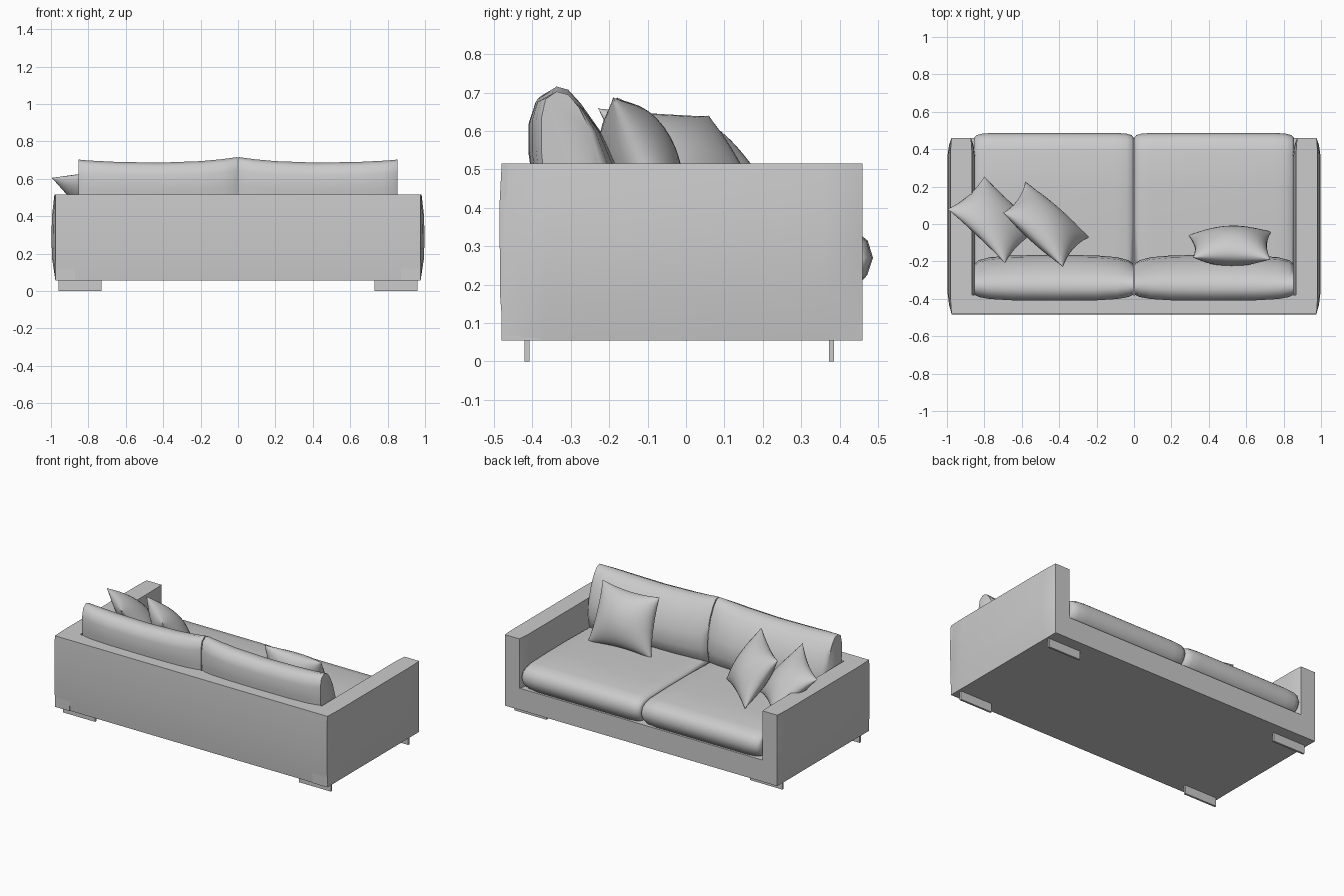
import bpy, bmesh, math
from mathutils import Vector

if "Cube" in bpy.data.objects:
    bpy.data.objects.remove(bpy.data.objects["Cube"])


def finish(name, bm, angle=50):
    bmesh.ops.recalc_face_normals(bm, faces=bm.faces[:])
    me = bpy.data.meshes.new(name)
    bm.to_mesh(me)
    bm.free()
    ob = bpy.data.objects.new(name, me)
    bpy.context.collection.objects.link(ob)
    bpy.ops.object.select_all(action='DESELECT')
    ob.select_set(True)
    bpy.context.view_layer.objects.active = ob
    bpy.ops.object.shade_smooth_by_angle(angle=math.radians(angle))
    return ob


def loft(name, rings, angle=50):
    """Skin a row of closed rings and cap both ends."""
    bm = bmesh.new()
    rows = [[bm.verts.new(p) for p in r] for r in rings]
    n = len(rows[0])
    for a, b in zip(rows, rows[1:]):
        for i in range(n):
            j = (i + 1) % n
            bm.faces.new((a[i], a[j], b[j], b[i]))
    bm.faces.new(rows[0])
    bm.faces.new(rows[-1])
    return finish(name, bm, angle)


def box(name, x0, x1, y0, y1, z0, z1):
    ring = [(y0, z0), (y1, z0), (y1, z1), (y0, z1)]
    return loft(name, [[(x, y, z) for y, z in ring] for x in (x0, x1)], 30)


def pillow(name, a, b, c, d, half=0.1, n=16):
    """Square pillow: a-b is the top edge, c-d the bottom edge."""
    a, b, c, d = map(Vector, (a, b, c, d))
    nor = (b - a).cross(c - a).normalized()
    bm = bmesh.new()
    for side in (1, -1):
        g = []
        for i in range(n + 1):
            row = []
            for j in range(n + 1):
                u = math.sin((i / n - 0.5) * math.pi)
                v = math.sin((j / n - 0.5) * math.pi)
                pu = u * (1 - 0.1 * (1 - v * v))
                pv = v * (1 - 0.1 * (1 - u * u))
                s, t = (pu + 1) / 2, (pv + 1) / 2
                p = a.lerp(b, s).lerp(c.lerp(d, s), t)
                h = half * ((1 - u * u) * (1 - v * v)) ** 0.55
                row.append(bm.verts.new(p + nor * side * h))
            g.append(row)
        for i in range(n):
            for j in range(n):
                bm.faces.new((g[i][j], g[i + 1][j], g[i + 1][j + 1], g[i][j + 1]))
    bmesh.ops.remove_doubles(bm, verts=bm.verts[:], dist=0.0005)
    return finish(name, bm, 80)


# Base and backrest
box("base", -0.95, 0.95, -0.45, 0.459, 0.055, 0.195)
back_profile = [(-0.475, 0.055), (-0.484, 0.17), (-0.485, 0.30), (-0.485, 0.42),
                (-0.48, 0.515), (-0.38, 0.515), (-0.38, 0.055)]
loft("backrest", [[(x, y, z) for y, z in back_profile] for x in (-0.977, 0.977)])

# Seat and back cushion side profiles (y, z)
seat_profile = [(-0.40, 0.19), (0.0, 0.185), (0.40, 0.185), (0.445, 0.195), (0.472, 0.225),
                (0.487, 0.27), (0.473, 0.315), (0.445, 0.337), (0.39, 0.35), (0.2, 0.355),
                (0.0, 0.355), (-0.40, 0.345)]
cushion_profile = [(-0.36, 0.31), (-0.39, 0.42), (-0.408, 0.55), (-0.408, 0.63), (-0.392, 0.68),
                   (-0.35, 0.70), (-0.305, 0.692), (-0.265, 0.66), (-0.22, 0.60),
                   (-0.18, 0.51), (-0.168, 0.42), (-0.19, 0.34), (-0.23, 0.31)]

for s, side in ((-1, "left"), (1, "right")):
    # Arms, slightly swollen in plan and in section
    rings = []
    for y, by in ((-0.48, 0), (-0.43, 0.6), (-0.36, 1), (0.36, 1), (0.42, 0.6), (0.46, 0)):
        ring = []
        levels = ((0.055, 0), (0.17, 0.8), (0.29, 1), (0.41, 0.8), (0.515, 0.25))
        for z, bz in levels:
            ring.append((s * (0.976 + 0.022 * bz * by), y, z))
        for z, bz in reversed(levels):
            ring.append((s * (0.872 - 0.024 * bz * by), y, z))
        rings.append(ring)
    loft(side + "_arm", rings)

    # Seat cushion
    rings = []
    for x, k in ((0.003, 0.72), (0.012, 0.86), (0.04, 0.96), (0.1, 1), (0.75, 1),
                 (0.81, 0.96), (0.843, 0.86), (0.855, 0.72)):
        rings.append([(s * x, y * (1 - (1 - k) * 0.18), 0.27 + (z - 0.27) * k)
                      for y, z in seat_profile])
    loft(side + "_seat_cushion", rings, 60)

    # Back cushion, with raised corners and a sagging top
    rings = []
    for x, k, up in ((0.003, 0.68, 0.016), (0.03, 0.82, 0.012), (0.09, 0.93, 0.004),
                     (0.2, 1, -0.006), (0.42, 1.02, -0.014), (0.65, 1, -0.01),
                     (0.77, 0.93, -0.004), (0.83, 0.82, 0.0), (0.854, 0.68, 0.003)):
        rings.append([(s * x, -0.31 + (y + 0.31) * k, z + up * (z - 0.3) / 0.4)
                      for y, z in cushion_profile])
    loft(side + "_back_cushion", rings, 60)

    # Plate feet
    for y, row in ((-0.42, "back"), (0.372, "front")):
        x0, x1 = sorted((s * 0.73, s * 0.96))
        box(f"{side}_{row}_foot", x0, x1, y, y + 0.013, 0, 0.06)

# Scatter pillows
pillow("back_pillow", (0.73, -0.19, 0.688), (0.315, -0.18, 0.688),
       (0.735, -0.04, 0.34), (0.29, -0.06, 0.34), 0.1)
pillow("middle_pillow", (-0.70, 0.06, 0.64), (-0.38, -0.23, 0.66),
       (-0.58, 0.225, 0.36), (-0.24, -0.07, 0.35), 0.09)
pillow("arm_pillow", (-0.998, 0.08, 0.605), (-0.69, -0.21, 0.65),
       (-0.80, 0.255, 0.40), (-0.50, -0.03, 0.36), 0.08)
